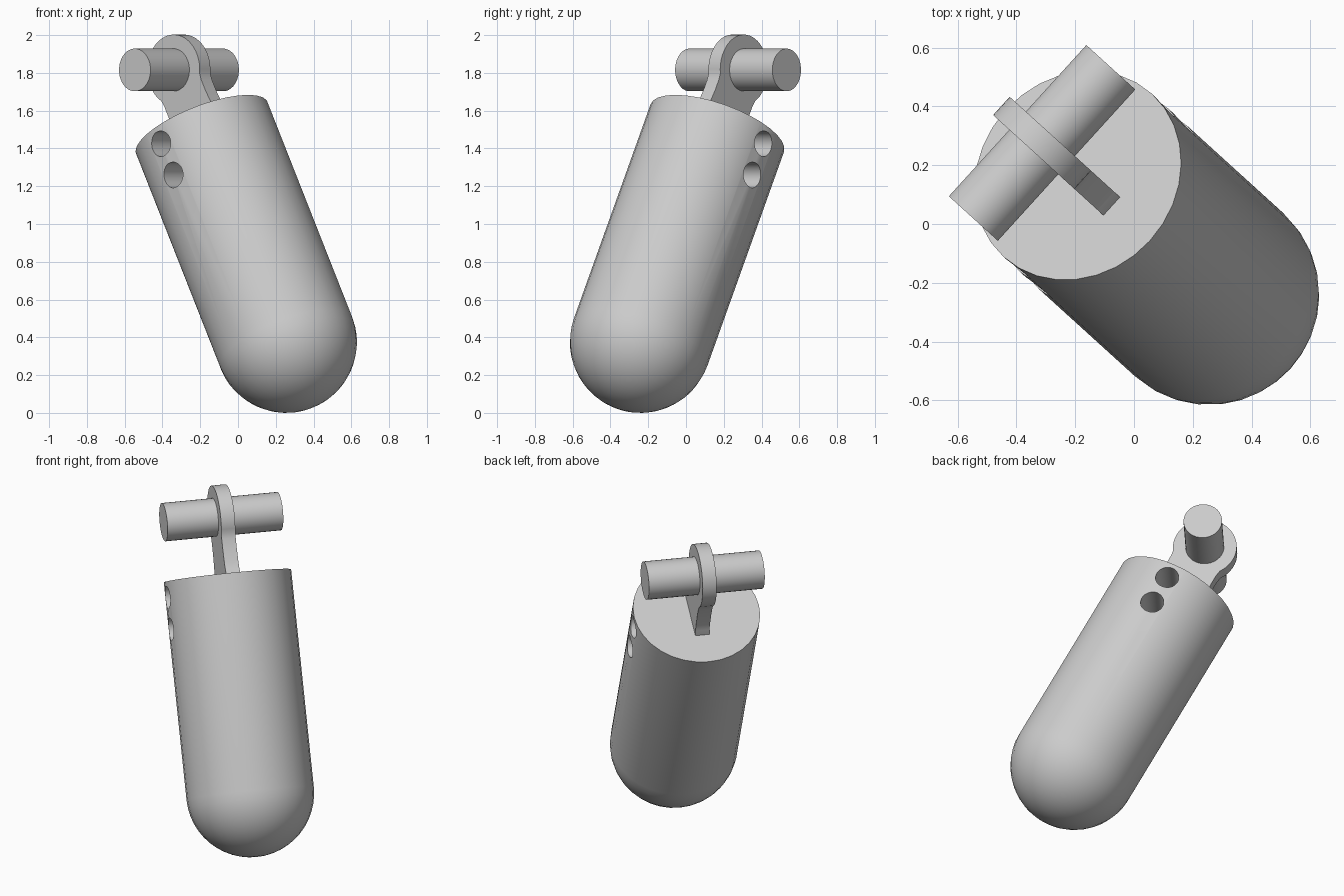
import bpy, bmesh
from math import sin, cos, pi, radians
from mathutils import Vector, Matrix

cube = bpy.data.objects.get("Cube")
if cube:
    bpy.data.objects.remove(cube, do_unlink=True)

# Tilted frame: local z runs up the body, local x runs along the pin
W = Vector((-0.394, 0.358, 1)).normalized()
U = Vector((0.358, 0.394, 0)).normalized()
V = W.cross(U)
FRAME = Matrix.Translation((0.255, -0.24, 0.375)) @ Matrix((U, V, W)).transposed().to_4x4()

RADIUS, TOP, PIN_H = 0.375, 1.283, 1.632

grey = bpy.data.materials.new("plain grey")
grey.use_nodes = True
grey.diffuse_color = (0.6, 0.6, 0.6, 1)
grey.node_tree.nodes["Principled BSDF"].inputs["Base Color"].default_value = (0.6, 0.6, 0.6, 1)


def finish(bm, name):
    """Turn a bmesh into an object placed in the tilted frame."""
    bmesh.ops.recalc_face_normals(bm, faces=bm.faces)
    mesh = bpy.data.meshes.new(name)
    bm.to_mesh(mesh)
    bm.free()
    mesh.materials.append(grey)
    obj = bpy.data.objects.new(name, mesh)
    obj.matrix_world = FRAME
    bpy.context.collection.objects.link(obj)
    return obj


def cross_rod(name, radius, length, height, sides=32):
    """Cylinder lying along local x at a height on the body axis."""
    bm = bmesh.new()
    place = Matrix.Translation((0, 0, height)) @ Matrix.Rotation(pi / 2, 4, 'Y')
    bmesh.ops.create_cone(bm, cap_ends=True, segments=sides, radius1=radius,
                          radius2=radius, depth=length, matrix=place)
    return finish(bm, name)


def smooth(obj):
    bpy.ops.object.select_all(action='DESELECT')
    obj.select_set(True)
    bpy.context.view_layer.objects.active = obj
    bpy.ops.object.shade_smooth_by_angle(angle=radians(30))


# Body: round-bottomed cylinder, revolved from a half profile
bm = bmesh.new()
steps = 12
profile = [(RADIUS * sin(i * pi / 2 / steps), -RADIUS * cos(i * pi / 2 / steps))
           for i in range(steps + 1)] + [(RADIUS, TOP), (0, TOP)]
verts = [bm.verts.new((r, 0, z)) for r, z in profile]
edges = [bm.edges.new(pair) for pair in zip(verts, verts[1:])]
bmesh.ops.spin(bm, geom=verts + edges, axis=(0, 0, 1), cent=(0, 0, 0),
               angle=2 * pi, steps=32, use_duplicate=False)
bmesh.ops.remove_doubles(bm, verts=bm.verts, dist=0.0005)
bmesh.ops.dissolve_limit(bm, angle_limit=0.001, verts=[v for v in bm.verts if v.co.z > TOP - 0.001],
                         edges=[e for e in bm.edges if all(v.co.z > TOP - 0.001 for v in e.verts)])
body = finish(bm, "body")

# Two cross holes through the upper body
for height in (1.189, 1.002):
    cutter = cross_rod("hole_cutter", 0.068, 1, height)
    cutter.hide_render = True
    cut = body.modifiers.new("hole", 'BOOLEAN')
    cut.operation = 'DIFFERENCE'
    cut.solver = 'EXACT'
    cut.object = cutter
    bpy.context.view_layer.objects.active = body
    bpy.ops.object.modifier_apply(modifier=cut.name)
    bpy.data.objects.remove(cutter, do_unlink=True)

# Lug: rounded eye on a neck with a flared foot
eye = 0.187
arc = [(eye * cos(a), PIN_H + eye * sin(a))
       for a in (radians(-34 + 124 * i / 16) for i in range(17))]
foot = [(0.178, TOP - 0.01), (0.176, TOP + 0.005), (0.164, TOP + 0.03),
        (0.156, TOP + 0.07), (0.15, TOP + 0.15), (0.15, TOP + 0.21)]
half = foot + arc
outline = half + [(-y, z) for y, z in reversed(half[:-1])]
bm = bmesh.new()
face = bm.faces.new([bm.verts.new((-0.042, y, z)) for y, z in outline])
side = bmesh.ops.extrude_face_region(bm, geom=[face])
bmesh.ops.translate(bm, vec=(0.084, 0, 0),
                    verts=[g for g in side["geom"] if isinstance(g, bmesh.types.BMVert)])
lug = finish(bm, "lug")

# Cross pin through the eye
pin = cross_rod("cross_pin", 0.113, 0.695, PIN_H)

for part in (body, lug, pin):
    smooth(part)
